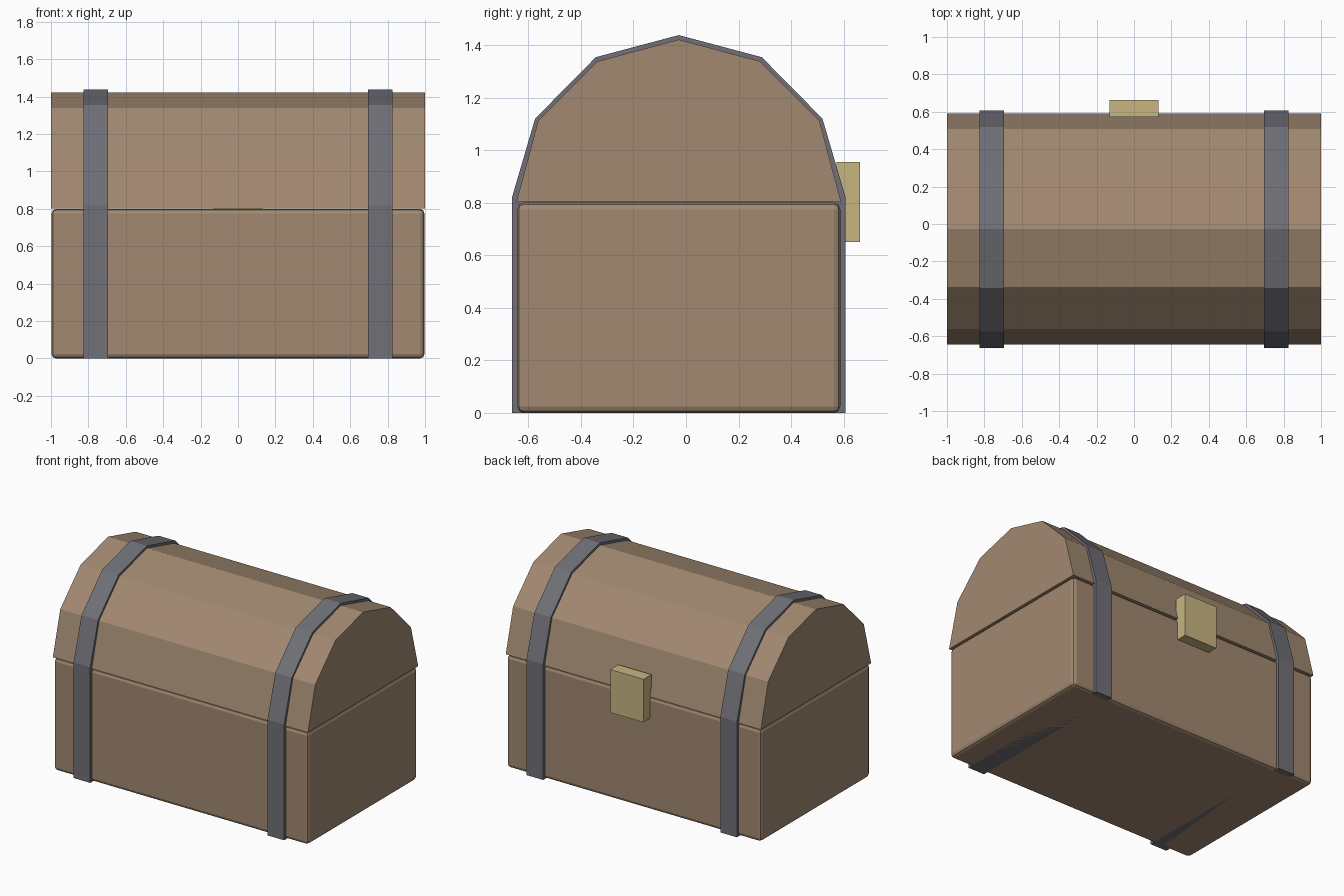
import bpy, bmesh, math

if "Cube" in bpy.data.objects:
    bpy.data.objects.remove(bpy.data.objects["Cube"])

YC = -0.0275  # chest body centre; the latch sticks out on +y


def material(name, rgb):
    m = bpy.data.materials.new(name)
    m.diffuse_color = (*rgb, 1)
    m.use_nodes = True
    m.node_tree.nodes["Principled BSDF"].inputs["Base Color"].default_value = m.diffuse_color
    return m


wood = material("wood", (0.36, 0.25, 0.165))
iron = material("iron", (0.16, 0.16, 0.185))
brass = material("brass", (0.57, 0.46, 0.22))


def finish(name, bm, mat):
    bmesh.ops.recalc_face_normals(bm, faces=bm.faces)
    me = bpy.data.meshes.new(name)
    bm.to_mesh(me)
    bm.free()
    me.materials.append(mat)
    ob = bpy.data.objects.new(name, me)
    bpy.context.collection.objects.link(ob)
    return ob


def box(name, x, y, z, mat):
    bm = bmesh.new()
    bmesh.ops.create_cube(bm, size=1)
    for v in bm.verts:
        for i, (lo, hi) in enumerate((x, y, z)):
            v.co[i] = lo if v.co[i] < 0 else hi
    return finish(name, bm, mat)


def extrude_x(name, profile, x0, x1, mat):
    """Extrude a closed (y, z) profile along x."""
    bm = bmesh.new()
    face = bm.faces.new([bm.verts.new((x0, YC + y, z)) for y, z in profile])
    ext = bmesh.ops.extrude_face_region(bm, geom=[face], use_keep_orig=True)
    verts = [g for g in ext["geom"] if isinstance(g, bmesh.types.BMVert)]
    bmesh.ops.translate(bm, verts=verts, vec=(x1 - x0, 0, 0))
    return finish(name, bm, mat)


# Lower box with small rounded edges
body = box("chest_body", (-0.997, 0.997), (YC - 0.615, YC + 0.615), (0, 0.8), wood)
bev = body.modifiers.new("bevel", "BEVEL")
bev.width = 0.025
bev.segments = 2

# Faceted barrel lid: half of a twelve-sided cylinder
lid = [(0.618 * math.cos(math.radians(a)), 0.803 + 0.618 * math.sin(math.radians(a)))
       for a in range(0, 181, 30)]
extrude_x("chest_lid", lid, -1, 1, wood)

# Iron straps wrapping body and lid
half = [(0.635, 0), (0.635, 0.82), (0.547, 1.12), (0.316, 1.354)]
strap = half + [(0, 1.438)] + [(-y, z) for y, z in reversed(half)]
for side, x in (("left", -0.76), ("right", 0.76)):
    extrude_x(f"{side}_strap", strap, x - 0.065, x + 0.065, iron)

# Brass latch
box("latch", (-0.13, 0.13), (0.573, 0.6625), (0.65, 0.955), brass)
